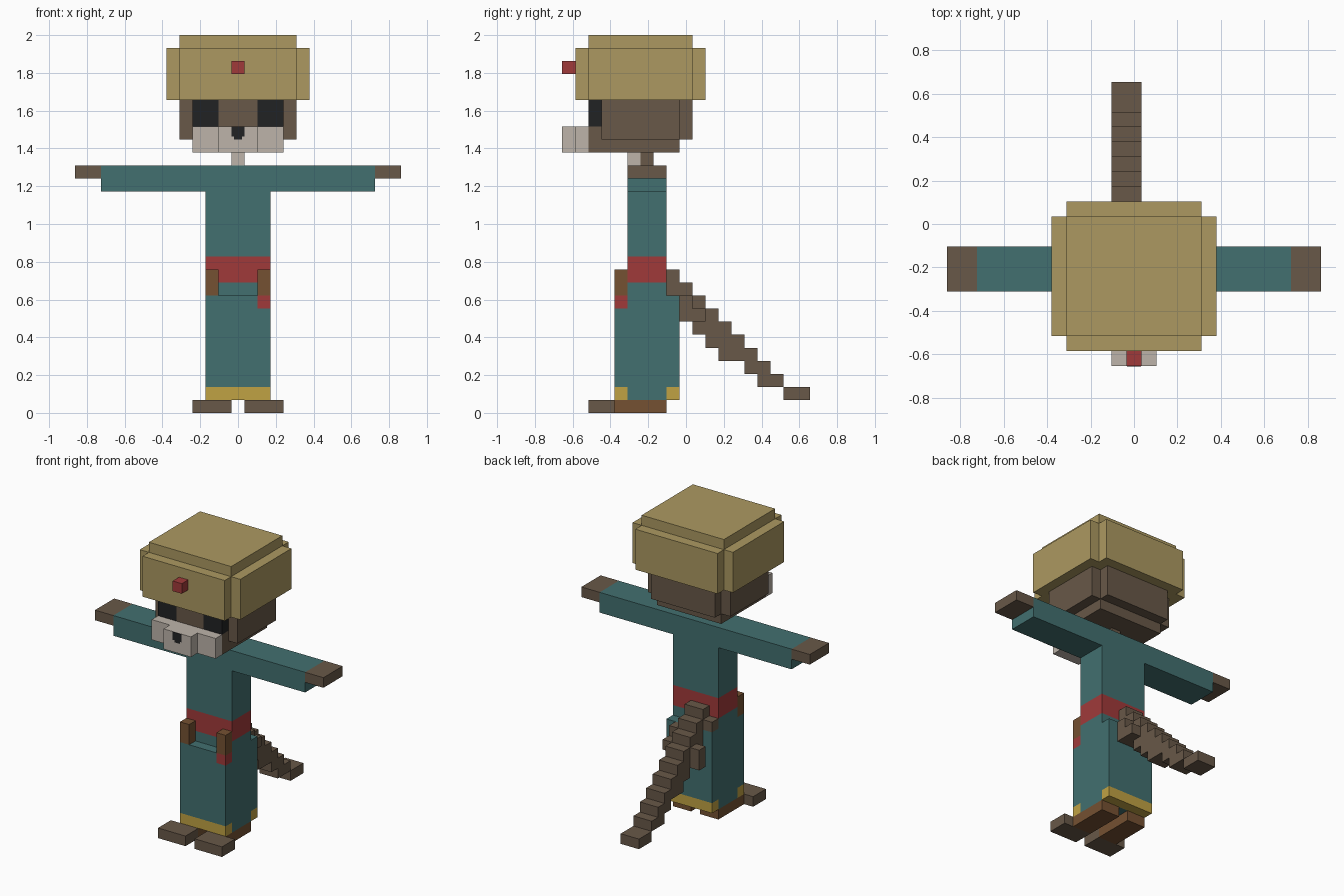
import bpy, bmesh

if "Cube" in bpy.data.objects:
    bpy.data.objects.remove(bpy.data.objects["Cube"], do_unlink=True)

U = 2 / 29  # edge length of one block


def material(name, rgb):
    lin = [((c / 255 + 0.055) / 1.055) ** 2.4 for c in rgb] + [1]
    m = bpy.data.materials.new(name)
    m.use_nodes = True
    m.diffuse_color = lin
    m.node_tree.nodes["Principled BSDF"].inputs["Base Color"].default_value = lin
    return m


TEAL = material("teal cloth", (66, 112, 112))
STRAW = material("straw hat", (172, 153, 97))
FUR = material("dark brown fur", (104, 88, 72))
PALE = material("pale fur", (189, 180, 170))
RED = material("red cloth", (160, 58, 58))
GOLD = material("gold trim", (192, 162, 68))
LEATHER = material("brown leather", (117, 81, 50))
BLACK = material("black", (33, 34, 36))


def blocks(name, mat, boxes, mirror=False):
    """One object from boxes (x0, x1, y0, y1, z0, z1) in block units."""
    bm = bmesh.new()
    boxes = list(boxes)
    if mirror:
        boxes += [(-b[1], -b[0], *b[2:]) for b in boxes]
    for x0, x1, y0, y1, z0, z1 in boxes:
        verts = bmesh.ops.create_cube(bm, size=1)["verts"]
        for v in verts:
            v.co.x = (x1 if v.co.x > 0 else x0) * U
            v.co.y = (y1 if v.co.y > 0 else y0) * U
            v.co.z = (z1 if v.co.z > 0 else z0) * U
    me = bpy.data.meshes.new(name)
    bm.to_mesh(me)
    bm.free()
    me.materials.append(mat)
    ob = bpy.data.objects.new(name, me)
    bpy.context.collection.objects.link(ob)
    return ob


# Hat: core, four side slabs and crown
blocks("hat", STRAW, [
    (-4.5, 4.5, -7.5, 0.5, 24, 29),
    (-4.5, 4.5, -8.5, -7.5, 24, 28), (-4.5, 4.5, 0.5, 1.5, 24, 28),
    (-5.5, -4.5, -7.5, 0.5, 24, 28), (4.5, 5.5, -7.5, 0.5, 24, 28)])
blocks("hat_jewel", RED, [(-0.5, 0.5, -9.5, -8.5, 26, 27)])

# Head and face
blocks("head", FUR, [
    (-4.5, 4.5, -6.5, -0.5, 21, 24),
    (-3.5, 3.5, -0.5, 0.5, 21, 24),
    (-1.5, 1.5, -7.5, -6.5, 22, 24),
    (-3.5, 3.5, -7.5, -6.5, 21, 22),
    (-3.5, 3.5, -7.5, -0.5, 20, 21)])
blocks("eyes", BLACK, [(1.5, 3.5, -7.5, -6.5, 22, 24)], mirror=True)
blocks("muzzle", PALE, [
    (-1.5, 1.5, -9.5, -7.5, 20, 22),
    (-3.5, -1.5, -8.5, -7.5, 20, 22), (1.5, 3.5, -8.5, -7.5, 20, 22)])
blocks("nose", BLACK, [
    (-0.48, 0.48, -9.53, -9.5, 21.2, 22),
    (-0.3, 0.3, -9.53, -9.5, 21, 21.2)])
blocks("throat", PALE, [(-0.5, 0.5, -4.5, -3.5, 19, 20)])
blocks("neck", FUR, [(-0.5, 0.5, -3.5, -2.5, 19, 20)])

# Upper body
blocks("shirt", TEAL, [
    (-2.5, 2.5, -4.5, -1.5, 12, 17),
    (-10.5, 10.5, -4.5, -1.5, 17, 19)])
blocks("hands", FUR, [(10.5, 12.5, -4.5, -1.5, 18, 19)], mirror=True)
blocks("belt", RED, [(-2.5, 2.5, -4.5, -1.5, 10, 12)])

# Trousers, with a red patch under the left pouch
blocks("trousers", TEAL, [
    (-2.5, 2.5, -4.5, -1.5, 1, 10),
    (-2.5, 2.5, -1.5, -0.5, 2, 9),
    (-2.5, 2.5, -5.5, -4.5, 2, 8),
    (-2.5, 1.5, -5.5, -4.5, 8, 9)])
blocks("red_patch", RED, [(1.5, 2.5, -5.5, -4.5, 8, 9)])
blocks("trouser_hems", GOLD, [
    (-2.5, 2.5, -5.5, -4.5, 1, 2), (-2.5, 2.5, -1.5, -0.5, 1, 2)])
blocks("pouches", LEATHER, [(1.5, 2.5, -5.5, -4.5, 9, 11)], mirror=True)

# Feet
blocks("shoes", LEATHER, [(0.5, 2.5, -5.5, -1.5, 0, 1)], mirror=True)
blocks("toes", FUR, [(0.5, 3.5, -7.5, -5.5, 0, 1)], mirror=True)

# Tail: one column per step, as (bottom, top), going backwards
steps = [(9, 11), (7, 10), (6, 9), (5, 8), (4, 7), (4, 6), (3, 5), (2, 4), (2, 3),
         (1, 2), (1, 2)]
tail = [(-1.5, 0.5, i - 1.5, i - 0.5, lo, hi) for i, (lo, hi) in enumerate(steps)]
# Tufts beside the tail base
tail += [(-2.5, -1.5, -1.5, -0.5, 9, 10), (-2.5, -1.5, 0.5, 1.5, 6, 8),
         (0.5, 1.5, -0.5, 0.5, 7, 9), (0.5, 1.5, 0.5, 1.5, 7, 8)]
blocks("tail", FUR, tail)
